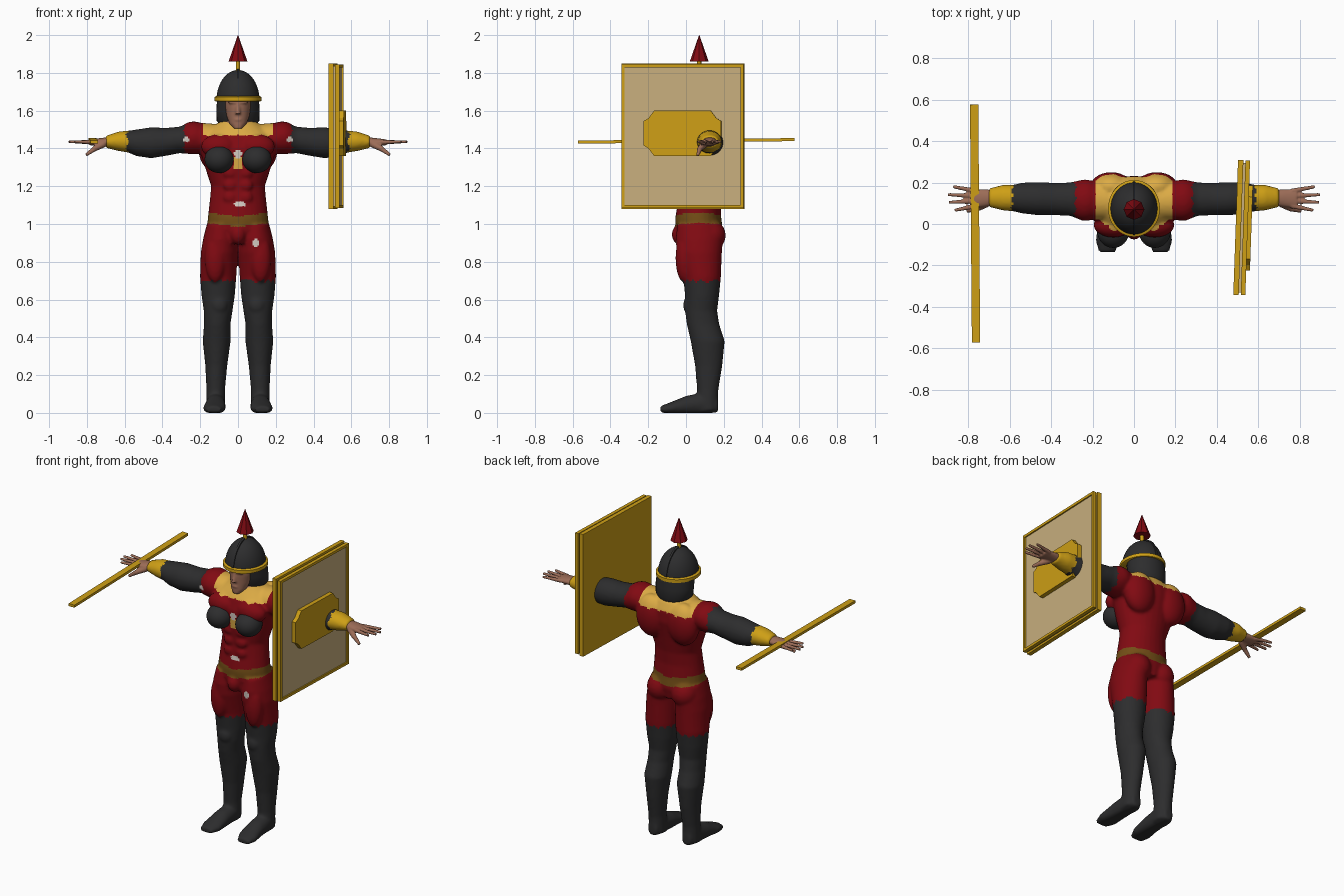
import bpy, bmesh, math
from mathutils import Matrix, Vector

default = bpy.data.objects.get("Cube")
if default:
    bpy.data.objects.remove(default)


def material(name, r, g, b):
    m = bpy.data.materials.new(name)
    m.use_nodes = True
    m.diffuse_color = (r, g, b, 1)
    shader = m.node_tree.nodes["Principled BSDF"]
    shader.inputs["Base Color"].default_value = (r, g, b, 1)
    shader.inputs["Roughness"].default_value = 0.8
    return m


RED = material("dark red cloth", 0.22, 0.003, 0.006)
BLACK = material("charcoal", 0.026, 0.026, 0.027)
GOLD = material("gold", 0.62, 0.35, 0.008)
COLLAR = material("collar yellow", 0.72, 0.41, 0.06)
TAN = material("shield tan", 0.58, 0.43, 0.21)
SKIN = material("skin", 0.33, 0.15, 0.095)
BROWN = material("belt brown", 0.17, 0.075, 0.008)
WHITE = material("worn white", 0.68, 0.62, 0.56)


def loft(bm, axis, sections, side=1, n=28):
    """Skin ellipses (position, centre a, centre b, radius a, radius b) along an axis."""
    rings = []
    for t, a, b, ra, rb in sections:
        ring = []
        for i in range(n):
            w = math.tau * i / n
            u, v = a + ra * math.cos(w), b + rb * math.sin(w)
            p = {"x": (t, u, v), "y": (u, t, v), "z": (u, v, t)}[axis]
            ring.append(bm.verts.new((p[0] * side, p[1], p[2])))
        rings.append(ring)
    for r, s in zip(rings, rings[1:]):
        for i in range(n):
            j = (i + 1) % n
            bm.faces.new((r[i], r[j], s[j], s[i]))
    bm.faces.new(rings[0])
    bm.faces.new(rings[-1])


def ball(bm, centre, size):
    m = Matrix.Translation(centre) @ Matrix.Diagonal((*size, 1))
    bmesh.ops.create_uvsphere(bm, u_segments=32, v_segments=20, radius=1, matrix=m)


def rod(bm, start, end, r1, r2, n=12):
    a, b = Vector(start), Vector(end)
    d = b - a
    m = Matrix.Translation((a + b) / 2) @ d.to_track_quat("Z", "Y").to_matrix().to_4x4()
    bmesh.ops.create_cone(bm, cap_ends=True, segments=n, radius1=r1, radius2=r2,
                          depth=d.length, matrix=m)


def box(bm, low, high):
    low, high = Vector(low), Vector(high)
    m = Matrix.Translation((low + high) / 2) @ Matrix.Diagonal((*(high - low), 1))
    bmesh.ops.create_cube(bm, size=1, matrix=m)


def finish(name, bm, mats, voxel=0, smooth=True, rule=None):
    bmesh.ops.recalc_face_normals(bm, faces=bm.faces)
    mesh = bpy.data.meshes.new(name)
    bm.to_mesh(mesh)
    bm.free()
    ob = bpy.data.objects.new(name, mesh)
    bpy.context.collection.objects.link(ob)
    bpy.ops.object.select_all(action="DESELECT")
    ob.select_set(True)
    bpy.context.view_layer.objects.active = ob
    if voxel:
        fuse = ob.modifiers.new("fuse", "REMESH")
        fuse.mode, fuse.voxel_size = "VOXEL", voxel
        relax = ob.modifiers.new("relax", "SMOOTH")
        relax.factor, relax.iterations = 0.5, 4
        bpy.ops.object.modifier_apply(modifier="fuse")
        bpy.ops.object.modifier_apply(modifier="relax")
    ob.data.materials.clear()
    for m in mats:
        ob.data.materials.append(m)
    if rule:
        for f in ob.data.polygons:
            f.material_index = mats.index(rule(f.center, f.normal))
    if smooth:
        bpy.ops.object.shade_smooth_by_angle(angle=math.radians(45))
    return ob


# Body: torso, limbs and muscles fused into one skin
bm = bmesh.new()
torso = [(0.9, 0.07, 0.14, 0.11), (0.97, 0.07, 0.165, 0.125), (1.03, 0.065, 0.16, 0.122),
         (1.12, 0.07, 0.15, 0.113), (1.2, 0.077, 0.142, 0.113), (1.3, 0.082, 0.175, 0.128),
         (1.4, 0.09, 0.205, 0.142), (1.47, 0.1, 0.2, 0.13), (1.52, 0.105, 0.13, 0.1),
         (1.56, 0.09, 0.065, 0.065), (1.64, 0.08, 0.05, 0.055)]
loft(bm, "z", [(z, 0, y, rx, ry) for z, y, rx, ry in torso])
leg = [(1, 0.09, 0.07, 0.075, 0.115), (0.92, 0.095, 0.07, 0.09, 0.125),
       (0.85, 0.1, 0.07, 0.097, 0.12), (0.72, 0.105, 0.085, 0.096, 0.1),
       (0.62, 0.105, 0.085, 0.088, 0.09), (0.54, 0.105, 0.08, 0.076, 0.085),
       (0.47, 0.11, 0.09, 0.07, 0.086), (0.38, 0.113, 0.115, 0.074, 0.09),
       (0.25, 0.115, 0.12, 0.058, 0.072), (0.12, 0.118, 0.115, 0.049, 0.056),
       (0.01, 0.118, 0.11, 0.05, 0.058)]
foot = [(0.17, 0.118, 0.04, 0.03, 0.04), (0.1, 0.118, 0.05, 0.05, 0.06),
        (0, 0.12, 0.04, 0.054, 0.05), (-0.08, 0.125, 0.025, 0.06, 0.032),
        (-0.135, 0.13, 0.018, 0.04, 0.018)]
arm = [(0.12, 0.11, 1.45, 0.09, 0.08), (0.25, 0.115, 1.455, 0.098, 0.085),
       (0.31, 0.12, 1.445, 0.08, 0.07), (0.38, 0.12, 1.435, 0.078, 0.074),
       (0.46, 0.122, 1.43, 0.08, 0.082), (0.54, 0.125, 1.43, 0.074, 0.07),
       (0.58, 0.125, 1.436, 0.064, 0.058), (0.63, 0.127, 1.438, 0.062, 0.052),
       (0.7, 0.127, 1.435, 0.045, 0.032)]
for s in (1, -1):
    loft(bm, "z", leg, s)
    loft(bm, "y", foot, s)
    loft(bm, "x", arm, s)
    ball(bm, (0.235 * s, 0.115, 1.46), (0.085, 0.1, 0.083))       # shoulder
    ball(bm, (0.1 * s, -0.005, 1.41), (0.095, 0.06, 0.065))       # chest
    ball(bm, (0.11 * s, 0.18, 1.4), (0.1, 0.07, 0.13))            # back
    ball(bm, (0.085 * s, 0.125, 0.94), (0.08, 0.085, 0.085))      # buttock
    ball(bm, (0.12 * s, -0.01, 0.82), (0.055, 0.045, 0.13))       # thigh
    ball(bm, (0.1 * s, 0.02, 0.57), (0.045, 0.035, 0.05))         # knee
    for k in range(3):
        ball(bm, (0.04 * s, -0.024, 1.14 + 0.065 * k), (0.038, 0.025, 0.034))
ball(bm, (0, -0.03, 0.945), (0.042, 0.045, 0.055))
for v in bm.verts:
    v.co.z = max(v.co.z, 0)

patches = [(0.095, 0.9, 0.016, 0.026), (0.01, 1.105, 0.03, 0.014), (-0.275, 1.447, 0.018, 0.013),
           (0.275, 1.447, 0.018, 0.013), (0, 1.37, 0.02, 0.025)]


def tooth(v):
    return abs(v % 1 - 0.5)


def suit_colour(c, n):
    x = abs(c.x)
    if n.y < -0.1:
        for px, pz, rx, rz in patches:
            if ((c.x - px) / rx) ** 2 + ((c.z - pz) / rz) ** 2 < 1:
                return WHITE
        if x < 0.022 and 1.29 < c.z < 1.35:
            return COLLAR
    if x > 0.58 + 0.03 * tooth(c.y * 25):
        return GOLD
    if x > 0.275 + 0.03 * tooth(c.y * 20) or c.z < 0.69 + 0.04 * tooth((c.x + c.y) * 18):
        return BLACK
    if x < 0.065 and c.z > 1.51 + 0.5 * x and c.y < 0.1:
        return SKIN
    if x < 0.185 and c.z > 1.465 + 0.015 * tooth(c.x * 16):
        return COLLAR
    return BROWN if 0.985 < c.z - 0.12 * x < 1.04 else RED


finish("body", bm, [RED, BLACK, GOLD, COLLAR, SKIN, BROWN, WHITE], 0.009, rule=suit_colour)

# Breast cups
for s, side in ((1, "left"), (-1, "right")):
    bm = bmesh.new()
    ball(bm, (0.1 * s, -0.035, 1.342), (0.077, 0.08, 0.072))
    finish(side + "_breast_cup", bm, [BLACK])

# Hands with spread fingers and lowered thumb
for s, side in ((1, "left"), (-1, "right")):
    bm = bmesh.new()
    loft(bm, "x", [(0.67, 0.127, 1.435, 0.036, 0.026), (0.72, 0.125, 1.434, 0.042, 0.022),
                   (0.785, 0.122, 1.432, 0.046, 0.016)], s)
    for k, tip in enumerate((0.865, 0.893, 0.898, 0.872)):
        y = 0.087 + 0.024 * k
        spread = (k - 1.5) * 0.014
        rod(bm, (0.76 * s, y, 1.433), (tip * s, y + spread, 1.436), 0.0125, 0.008)
    rod(bm, (0.71 * s, 0.1, 1.425), (0.765 * s, 0.07, 1.395), 0.02, 0.014)
    rod(bm, (0.76 * s, 0.073, 1.398), (0.805 * s, 0.062, 1.365), 0.014, 0.009)
    finish(side + "_hand", bm, [SKIN], 0.005)

# Face
bm = bmesh.new()
face = [(1.505, -0.012, 0.022, 0.022), (1.53, 0.01, 0.045, 0.045), (1.57, 0.03, 0.06, 0.065),
        (1.62, 0.04, 0.068, 0.078), (1.69, 0.045, 0.07, 0.08)]
loft(bm, "z", [(z, 0, y, rx, ry) for z, y, rx, ry in face])
rod(bm, (0, -0.042, 1.582), (0, -0.033, 1.64), 0.014, 0.007)
ball(bm, (0, -0.028, 1.552), (0.022, 0.012, 0.008))
ball(bm, (0, -0.025, 1.645), (0.055, 0.016, 0.012))
finish("face", bm, [SKIN], 0.006)

# Neck curtain hanging behind the face
bm = bmesh.new()
loft(bm, "z", [(1.52, 0, 0.12, 0.09, 0.08), (1.545, 0, 0.115, 0.113, 0.095),
               (1.6, 0, 0.11, 0.115, 0.1), (1.67, 0, 0.1, 0.11, 0.105)])
finish("neck_curtain", bm, [BLACK])

# Helmet dome, ridge, brim and plume
bm = bmesh.new()
dome = []
for k in range(12):
    w = math.pi / 2 * k / 12
    dome.append((1.655 + 0.16 * math.sin(w), 0, 0.075, 0.114 * math.cos(w), 0.126 * math.cos(w)))
loft(bm, "z", dome + [(1.815, 0, 0.075, 0.004, 0.004)], n=40)
finish("helmet_dome", bm, [BLACK])

bm = bmesh.new()
rod(bm, (-0.006, 0.075, 0), (0.006, 0.075, 0), 1, 1, 48)
for v in bm.verts:
    v.co.y = 0.075 + (v.co.y - 0.075) * 0.13
    v.co.z = 1.655 + max(v.co.z, 0) * 0.168
finish("helmet_ridge", bm, [BLACK])

bm = bmesh.new()
loft(bm, "z", [(1.648, 0, 0.075, 0.116, 0.128), (1.652, 0, 0.075, 0.125, 0.137),
               (1.672, 0, 0.075, 0.125, 0.137), (1.678, 0, 0.075, 0.114, 0.126)], n=40)
finish("helmet_brim", bm, [GOLD])

bm = bmesh.new()
rod(bm, (0, 0.07, 1.8), (0, 0.07, 1.87), 0.011, 0.011)
finish("plume_stem", bm, [GOLD])
bm = bmesh.new()
rod(bm, (0, 0.07, 1.86), (0, 0.07, 2), 0.05, 0.001, 8)
finish("plume_cone", bm, [RED], smooth=False)

# Staff held across the right hand
bm = bmesh.new()
box(bm, (-0.02, -0.573, -0.008), (0.02, 0.573, 0.008))
staff = finish("staff", bm, [GOLD], smooth=False)
staff.location = (-0.766, 0.002, 1.44)
staff.rotation_euler = (0.012, 0, 0.008)

# Shield parts, sharing one slight turn on the arm
shield = []
bm = bmesh.new()
box(bm, (-0.02, -0.325, 1.08), (0.006, 0.325, 1.85))
shield.append(finish("shield_back", bm, [GOLD], smooth=False))
bm = bmesh.new()
box(bm, (0.004, -0.312, 1.092), (0.03, 0.312, 1.836))
shield.append(finish("shield_panel", bm, [TAN], smooth=False))
bm = bmesh.new()
for s in (1, -1):
    box(bm, (0.016, s * 0.316 - 0.008, 1.085), (0.038, s * 0.316 + 0.008, 1.845))
    z = 1.465 + s * 0.372
    box(bm, (0.016, -0.324, z - 0.008), (0.038, 0.324, z + 0.008))
shield.append(finish("shield_rim", bm, [GOLD], smooth=False))

# Boss: plate with stepped corners
bm = bmesh.new()
corner = [(0.205, 0.065), (0.18, 0.08), (0.15, 0.12)]
outline = []
for sy, sz in ((1, 1), (-1, 1), (-1, -1), (1, -1)):
    run = corner if sy * sz > 0 else corner[::-1]
    outline += [(sy * y, sz * z) for y, z in run]
plate = bm.faces.new([bm.verts.new((0.028, y, 1.48 + z)) for y, z in outline])
lifted = bmesh.ops.extrude_face_region(bm, geom=[plate])["geom"]
bmesh.ops.translate(bm, verts=[v for v in lifted if isinstance(v, bmesh.types.BMVert)],
                    vec=(0.028, 0, 0))
shield.append(finish("shield_boss", bm, [GOLD], smooth=False))
for ob in shield:
    ob.location = (0.51, -0.017, 0)
    ob.rotation_euler.z = -0.035
